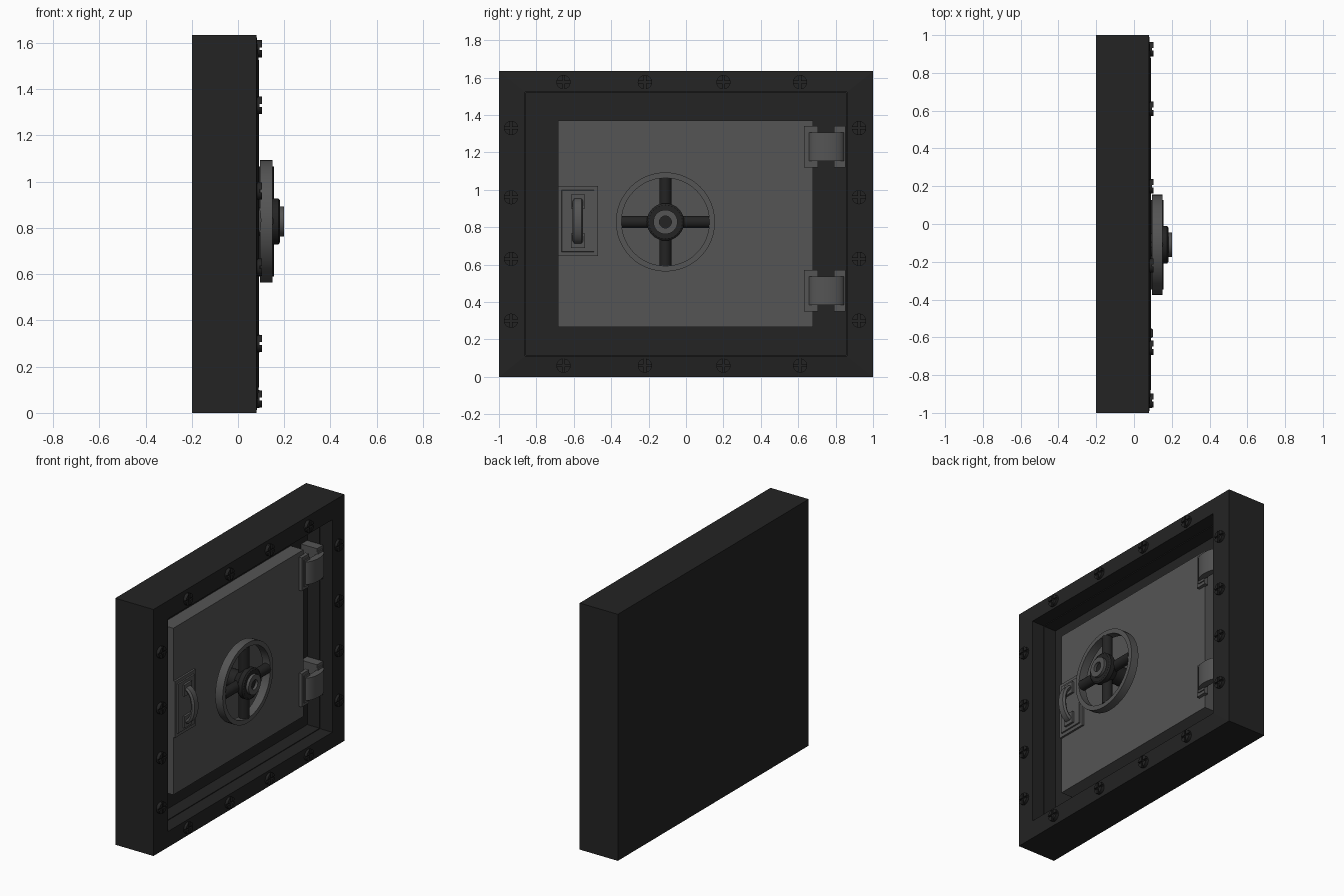
import bpy, bmesh
from math import cos, sin, pi, radians
from mathutils import Matrix, Vector

cube = bpy.data.objects.get("Cube")
if cube:
    bpy.data.objects.remove(cube)


def material(name, v):
    m = bpy.data.materials.new(name)
    m.use_nodes = True
    m.diffuse_color = (v, v, v, 1)
    m.node_tree.nodes["Principled BSDF"].inputs["Base Color"].default_value = (v, v, v, 1)
    return m


dark = material("dark iron", 0.017)
steel = material("grey steel", 0.09)


def finish(bm, name, mat, smooth=False):
    bmesh.ops.recalc_face_normals(bm, faces=bm.faces)
    me = bpy.data.meshes.new(name)
    bm.to_mesh(me)
    bm.free()
    me.materials.append(mat)
    ob = bpy.data.objects.new(name, me)
    bpy.context.collection.objects.link(ob)
    if smooth:
        bpy.ops.object.select_all(action="DESELECT")
        ob.select_set(True)
        bpy.context.view_layer.objects.active = ob
        bpy.ops.object.shade_smooth_by_angle(angle=radians(35))
    return ob


def box(bm, x, y, z):
    # each argument is a (low, high) pair
    size = [b - a for a, b in (x, y, z)]
    mid = [(a + b) / 2 for a, b in (x, y, z)]
    bmesh.ops.create_cube(bm, size=1, matrix=Matrix.Translation(mid) @ Matrix.Diagonal((*size, 1)))


def loft(bm, loops, cyclic=False):
    # skin a row of equal point loops, capping the ends
    rows = [[bm.verts.new(p) for p in loop] for loop in loops]
    pairs = list(zip(rows, rows[1:])) + ([(rows[-1], rows[0])] if cyclic else [])
    for a, b in pairs:
        for i in range(len(a)):
            j = (i + 1) % len(a)
            bm.faces.new((a[i], a[j], b[j], b[i]))
    if not cyclic:
        bm.faces.new(rows[0])
        bm.faces.new(rows[-1])


def rect(x, hy, hz, cy=0, cz=0.8175):
    return [(x, cy + s * hy, cz + t * hz) for s, t in ((-1, -1), (1, -1), (1, 1), (-1, 1))]


def turn(bm, profile, y, z, n=32, cyclic=False):
    # revolve (radius, x) pairs about an axis along x
    loft(bm, [[(x, y + r * cos(2 * pi * i / n), z + r * sin(2 * pi * i / n)) for i in range(n)]
              for r, x in profile], cyclic)


# Casing with mitred front frame and stepped recess
bm = bmesh.new()
loft(bm, [rect(-0.2, 1, 0.8175), rect(0.08, 1, 0.8175), rect(0.09, 0.86, 0.705),
          rect(0, 0.86, 0.705), rect(0, 0.855, 0.7), rect(-0.09, 0.855, 0.7)])
finish(bm, "casing", dark)

# Door
bm = bmesh.new()
box(bm, (-0.09, 0.005), (-0.685, 0.68), (0.265, 1.37))
finish(bm, "door", steel)

# Cross-slotted bolts around the frame
spots = [(y, z) for z in (0.06, 1.575) for y in (-0.655, -0.22, 0.2, 0.61)]
spots += [(y, z) for y in (-0.935, 0.925) for z in (0.3, 0.63, 0.96, 1.33)]
bm = bmesh.new()
R, gap = 0.038, 0.006
for y, z in spots:
    turn(bm, [(R, 0.07), (R, 0.094)], y, z, 20)
    for q in range(4):
        arc = [(gap, gap)] + [(R * cos(t), R * sin(t)) for t in
                              (0.16 + k * (pi / 2 - 0.32) / 5 for k in range(6))]
        c, s = cos(q * pi / 2), sin(q * pi / 2)
        loft(bm, [[(x, y + a * c - b * s, z + a * s + b * c) for a, b in arc]
                  for x in (0.094, 0.104)])
finish(bm, "frame_bolts", dark, True)

# Hand wheel: rim, spokes, hub and cap
wy, wz = -0.11, 0.828
bm = bmesh.new()
turn(bm, [(0.265, 0.095), (0.265, 0.15), (0.235, 0.15), (0.235, 0.095)], wy, wz, 48, True)
finish(bm, "wheel_rim", steel, True)

bm = bmesh.new()
for axis in ("X", "Y"):
    turn_to = Matrix.Rotation(pi / 2, 4, "X") if axis == "Y" else Matrix.Identity(4)
    bmesh.ops.create_cone(bm, cap_ends=True, segments=20, radius1=0.033, radius2=0.033,
                          depth=0.475, matrix=Matrix.Translation((0.122, wy, wz)) @ turn_to)
finish(bm, "wheel_spokes", dark, True)

bm = bmesh.new()
turn(bm, [(0.06, 0), (0.06, 0.09), (0.075, 0.11), (0.1, 0.145), (0.1, 0.175), (0.09, 0.182)], wy, wz)
finish(bm, "wheel_hub", dark, True)

bm = bmesh.new()
turn(bm, [(0.065, 0.18), (0.065, 0.2), (0.032, 0.2), (0.032, 0.18)], wy, wz, 32, True)
finish(bm, "hub_cap", steel, True)

# Pull handle: stepped back plate, feet and bowed grip
hy, hz = -0.578, 0.833
bm = bmesh.new()
loft(bm, [rect(0, 0.107, 0.187, hy, hz), rect(0.018, 0.107, 0.187, hy, hz),
          rect(0.018, 0.087, 0.165, hy, hz), rect(0.026, 0.085, 0.163, hy, hz)])
for s in (-1, 1):
    loft(bm, [rect(x, 0.038, 0.038, hy, hz + s * 0.105) for x in (0.02, 0.04)])
finish(bm, "handle_plate", steel)

bm = bmesh.new()
grip = []
for i in range(17):
    t = pi * i / 16
    outward = Vector((sin(t), 0, -cos(t)))
    mid = Vector((0.03 + 0.057 * sin(t), hy, hz - 0.108 * cos(t)))
    grip.append([mid + outward * 0.014 * a + Vector((0, 0.028 * b, 0))
                 for a, b in ((-1, -0.7), (-1, 0.7), (0, 1), (1, 0.7), (1, -0.7), (0, -1))])
loft(bm, grip)
finish(bm, "handle_grip", steel, True)

# Hinges: paired leaves under a curved knuckle cover
for label, z in (("lower", 0.46), ("upper", 1.23)):
    bm = bmesh.new()
    box(bm, (0, 0.027), (0.63, 0.705), (z - 0.11, z + 0.11))
    box(bm, (-0.09, 0.027), (0.79, 0.853), (z - 0.11, z + 0.11))
    for y in ((0.65, 0.705), (0.79, 0.84)):
        box(bm, (0.02, 0.034), y, (z - 0.09, z + 0.09))
    finish(bm, label + "_hinge_leaves", steel)
    bm = bmesh.new()
    arc = [(0.025 + 0.045 * sin(pi * i / 14), 0.75 + 0.095 * cos(pi * i / 14)) for i in range(15)]
    loft(bm, [[(x, y, h) for x, y in arc] for h in (z - 0.075, z + 0.075)])
    finish(bm, label + "_hinge_knuckle", steel, True)
